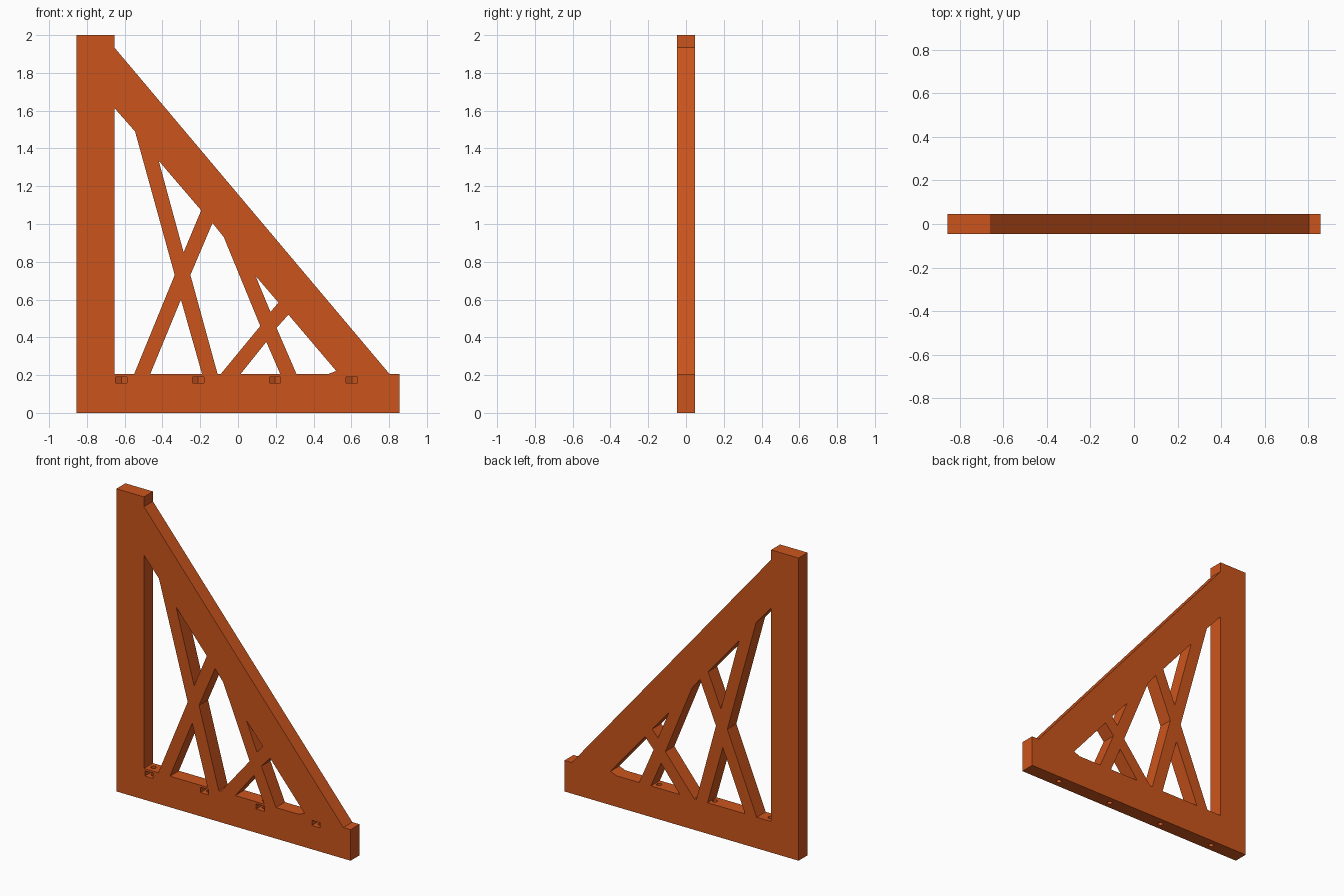
import bpy, bmesh, math

if "Cube" in bpy.data.objects:
    bpy.data.objects.remove(bpy.data.objects["Cube"])

HALF = 0.047   # half the panel thickness
FLOOR = 0.205  # top of the base rail


def prism(name, loops, axis_front, depth):
    """Extrude closed outlines (first outer, rest holes). axis_front maps 2D to 3D."""
    bm = bmesh.new()
    edges = []
    for pts in loops:
        vs = [bm.verts.new(axis_front(*p)) for p in pts]
        edges += [bm.edges.new((vs[i], vs[i - 1])) for i in range(len(vs))]
    bmesh.ops.triangle_fill(bm, edges=edges, use_beauty=True, use_dissolve=False)
    ext = bmesh.ops.extrude_face_region(bm, geom=bm.faces[:], use_keep_orig=True)
    moved = [g for g in ext["geom"] if isinstance(g, bmesh.types.BMVert)]
    bmesh.ops.translate(bm, verts=moved, vec=depth)
    bmesh.ops.recalc_face_normals(bm, faces=bm.faces[:])
    me = bpy.data.meshes.new(name)
    bm.to_mesh(me)
    bm.free()
    ob = bpy.data.objects.new(name, me)
    bpy.context.collection.objects.link(ob)
    return ob


# Outer silhouette: post, sloping brace and base rail
outline = [(-0.856, 0), (0.856, 0), (0.856, FLOOR), (0.803, FLOOR),
           (-0.655, 1.935), (-0.655, 2), (-0.856, 2)]

# Openings left between the crossing struts
openings = [
    [(-0.655, 1.615), (-0.545, 1.49), (-0.335, 0.73), (-0.55, FLOOR), (-0.655, FLOOR)],
    [(-0.42, 1.335), (-0.195, 1.072), (-0.288, 0.85)],
    [(-0.465, FLOOR), (-0.302, 0.6), (-0.19, FLOOR)],
    [(-0.135, 1.005), (-0.075, 0.93), (0.118, 0.46), (-0.092, FLOOR),
     (-0.108, FLOOR), (-0.252, 0.73)],
    [(0.093, 0.725), (0.214, 0.584), (0.172, 0.534)],
    [(0.013, FLOOR), (0.15, 0.376), (0.224, FLOOR)],
    [(0.267, 0.52), (0.52, 0.222), (0.475, FLOOR), (0.31, FLOOR), (0.204, 0.45)],
]
frame = prism("truss_bracket", [outline] + openings,
              lambda x, z: (x, -HALF, z), (0, 2 * HALF, 0))


def cut(target, cutter):
    mod = target.modifiers.new("cut", "BOOLEAN")
    mod.operation = "DIFFERENCE"
    mod.solver = "EXACT"
    mod.object = cutter
    bpy.context.view_layer.objects.active = target
    bpy.ops.object.modifier_apply(modifier=mod.name)
    bpy.data.objects.remove(cutter)


# Four nut pockets open to the front, each with a vertical screw hole
w = 0.03
for cx in (-0.618, -0.211, 0.196, 0.603):
    slot = [(-w, -0.1), (w, -0.1), (w, w * 0.577), (0, w * 1.155), (-w, w * 0.577)]
    cut(frame, prism("nut_cutter", [slot],
                     lambda x, y: (cx + x, y, 0.157), (0, 0, 0.034)))
    ring = [(0.016 * math.cos(math.tau * i / 16), 0.016 * math.sin(math.tau * i / 16))
            for i in range(16)]
    cut(frame, prism("screw_cutter", [ring],
                     lambda x, y: (cx + x, y, -0.05), (0, 0, 0.262)))

# Orange plastic
mat = bpy.data.materials.new("orange")
mat.diffuse_color = (0.6, 0.09, 0.012, 1)
mat.use_nodes = True
mat.node_tree.nodes["Principled BSDF"].inputs["Base Color"].default_value = mat.diffuse_color
frame.data.materials.clear()
frame.data.materials.append(mat)
